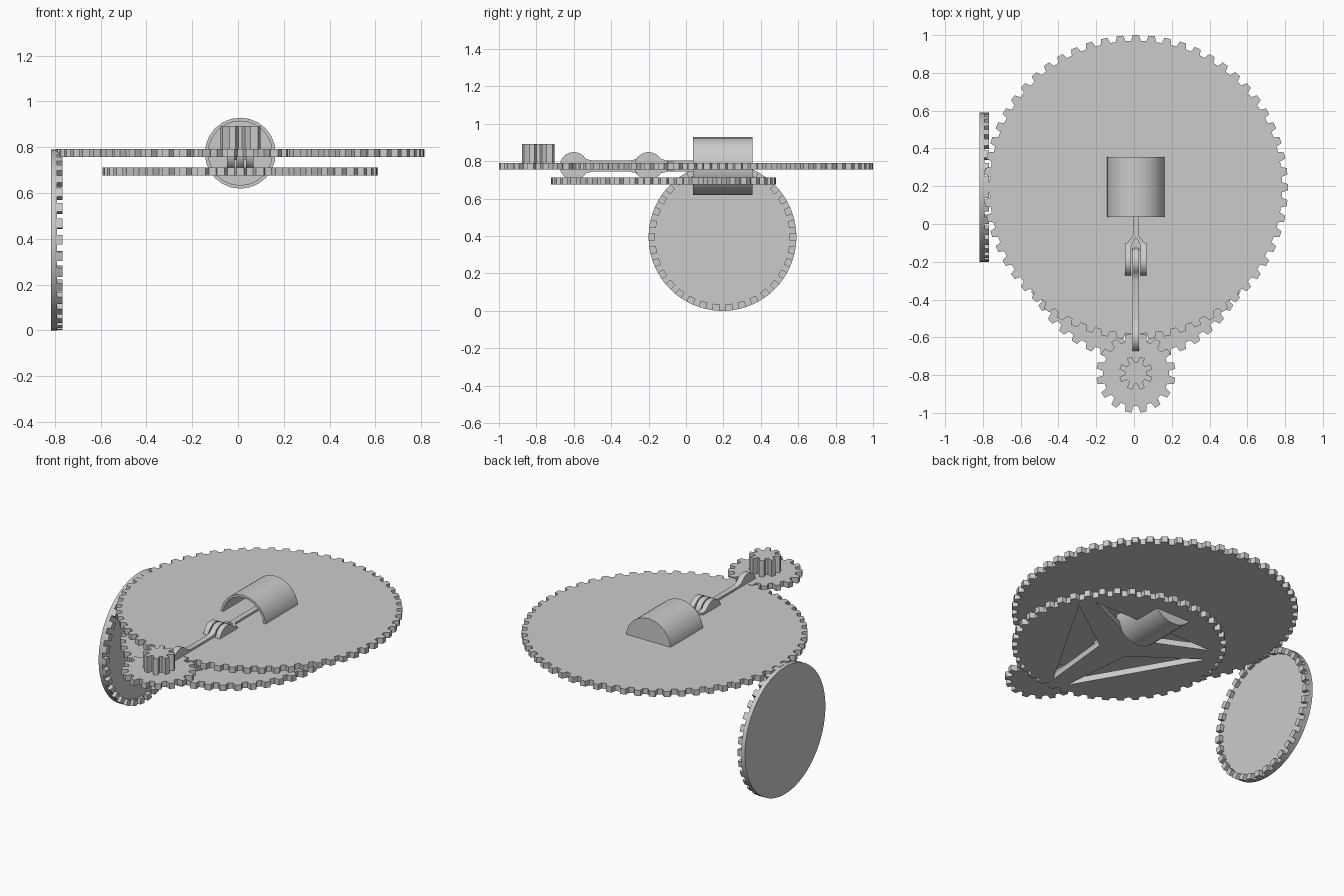
import bpy, bmesh
from math import sin, cos, pi, radians

if "Cube" in bpy.data.objects:
    bpy.data.objects.remove(bpy.data.objects["Cube"])

CX = 0.01          # shared centre line of the train
AXLE_Z = 0.774     # height of the main gear plane and piston axis
SIDEWAYS = (pi / 2, 0, pi / 2)   # local (a, b) becomes (y, z), thickness along x


def polar(r, a, c=(0, 0)):
    return (c[0] + r * cos(a), c[1] + r * sin(a))


def plate(name, loops, thick, loc, rot=(0, 0, 0), smooth=False):
    """Filled flat outline(s), inner loops become holes, extruded to a plate."""
    cu = bpy.data.curves.new(name, 'CURVE')
    cu.dimensions, cu.fill_mode, cu.extrude = '2D', 'BOTH', thick / 2
    for pts in loops:
        sp = cu.splines.new('POLY')
        sp.points.add(len(pts) - 1)
        for p, (a, b) in zip(sp.points, pts):
            p.co = (a, b, 0, 1)
        sp.use_cyclic_u = True
    tmp = bpy.data.objects.new(name + "_outline", cu)
    bpy.context.collection.objects.link(tmp)
    dg = bpy.context.evaluated_depsgraph_get()
    me = bpy.data.meshes.new_from_object(tmp.evaluated_get(dg))
    bpy.data.objects.remove(tmp)
    bm = bmesh.new()
    bm.from_mesh(me)
    bmesh.ops.remove_doubles(bm, verts=bm.verts, dist=1e-5)
    bmesh.ops.recalc_face_normals(bm, faces=bm.faces)
    for f in bm.faces:
        f.smooth = False
    bm.to_mesh(me)
    bm.free()
    ob = bpy.data.objects.new(name, me)
    ob.location, ob.rotation_euler = loc, rot
    bpy.context.collection.objects.link(ob)
    if smooth:
        shade(ob)
    return ob


def shade(ob):
    bpy.ops.object.select_all(action='DESELECT')
    ob.select_set(True)
    bpy.context.view_layer.objects.active = ob
    bpy.ops.object.shade_smooth_by_angle(angle=radians(35))


def gear_outline(n, tip, root, start=0.0):
    pitch, pts = 2 * pi / n, []
    for i in range(n):
        a = start + i * pitch
        for r, f in ((root, -0.32), (tip, -0.2), (tip, 0.2), (root, 0.32)):
            pts.append(polar(r, a + f * pitch))
    return pts


# Flat gears
plate("main_gear", [gear_outline(60, 0.805, 0.775)], 0.035, (CX, 0.195, AXLE_Z))
plate("small_gear", [gear_outline(16, 0.21, 0.175, pi / 16)], 0.035, (CX, -0.79, AXLE_Z))
plate("pinion", [gear_outline(8, 0.09, 0.058, pi / 8)], 0.105, (CX, -0.79, 0.84))

# Lower gear with three triangular openings
holes = []
for k in range(3):
    mid = pi / 2 + k * 2 * pi / 3
    holes.append([polar(0.11, mid), polar(0.52, mid - radians(54.5)),
                  polar(0.52, mid + radians(54.5))])
plate("spoked_gear", [gear_outline(44, 0.602, 0.572)] + holes, 0.037, (CX, -0.12, 0.694))

# Upright crown wheel: disc plus teeth on its inner side
R, N = 0.395, 34
plate("crown_disc", [[polar(R, i * 2 * pi / 68) for i in range(68)]],
      0.026, (-0.805, 0.195, R), SIDEWAYS, True)
teeth = []
for i in range(N):
    a, h = i * 2 * pi / N, 0.28 * 2 * pi / N
    teeth.append([polar(0.36, a - h), polar(R, a - h), polar(R, a), polar(R, a + h), polar(0.36, a + h)])
plate("crown_teeth", teeth, 0.025, (-0.7805, 0.195, R), SIDEWAYS)


# Connecting rod with a round eye at each end
def eye(y, flip=1):
    pts = [polar(0.075, radians(45 + 270 * i / 24)) for i in range(25)]
    pts = [(0.1, 0.03), (0.068, 0.037)] + pts + [(0.068, -0.037), (0.1, -0.03)]
    return [(y + flip * a, flip * b) for a, b in pts]


plate("connecting_rod", [eye(-0.6) + eye(-0.2, -1)], 0.034, (CX, 0, AXLE_Z), SIDEWAYS, True)

# Fork of the piston rod: two cheeks and a tapered bridge
for side, label in ((-1, "left"), (1, "right")):
    cheek = eye(-0.2)
    plate("fork_cheek_" + label, [cheek], 0.032,
          (CX + side * 0.041, 0, AXLE_Z), SIDEWAYS, True)
half = [(0.022, -0.07), (0.057, -0.115), (0.057, -0.125), (0.025, -0.125), (0.025, -0.115), (0.008, -0.08)]
outline = [(0.0165, 0.335), (0.0165, -0.06)] + half
outline += [(-x, y) for x, y in reversed(outline)]
plate("piston_rod", [outline], 0.06, (CX, 0, AXLE_Z))

# Hollow piston, open toward the front
bm = bmesh.new()
SEG = 24
rings = []
for r, y in ((0.155, 0.355), (0.155, 0.038), (0.14, 0.038), (0.14, 0.335)):
    rings.append([bm.verts.new((r * cos(i * 2 * pi / SEG), y, r * sin(i * 2 * pi / SEG)))
                  for i in range(SEG)])
for a, b in zip(rings, rings[1:]):
    for i in range(SEG):
        j = (i + 1) % SEG
        bm.faces.new((a[i], a[j], b[j], b[i]))
bm.faces.new(rings[0])
bm.faces.new(rings[-1])
bmesh.ops.recalc_face_normals(bm, faces=bm.faces)
me = bpy.data.meshes.new("piston")
bm.to_mesh(me)
bm.free()
piston = bpy.data.objects.new("piston", me)
piston.location = (CX, 0, AXLE_Z)
bpy.context.collection.objects.link(piston)
shade(piston)
